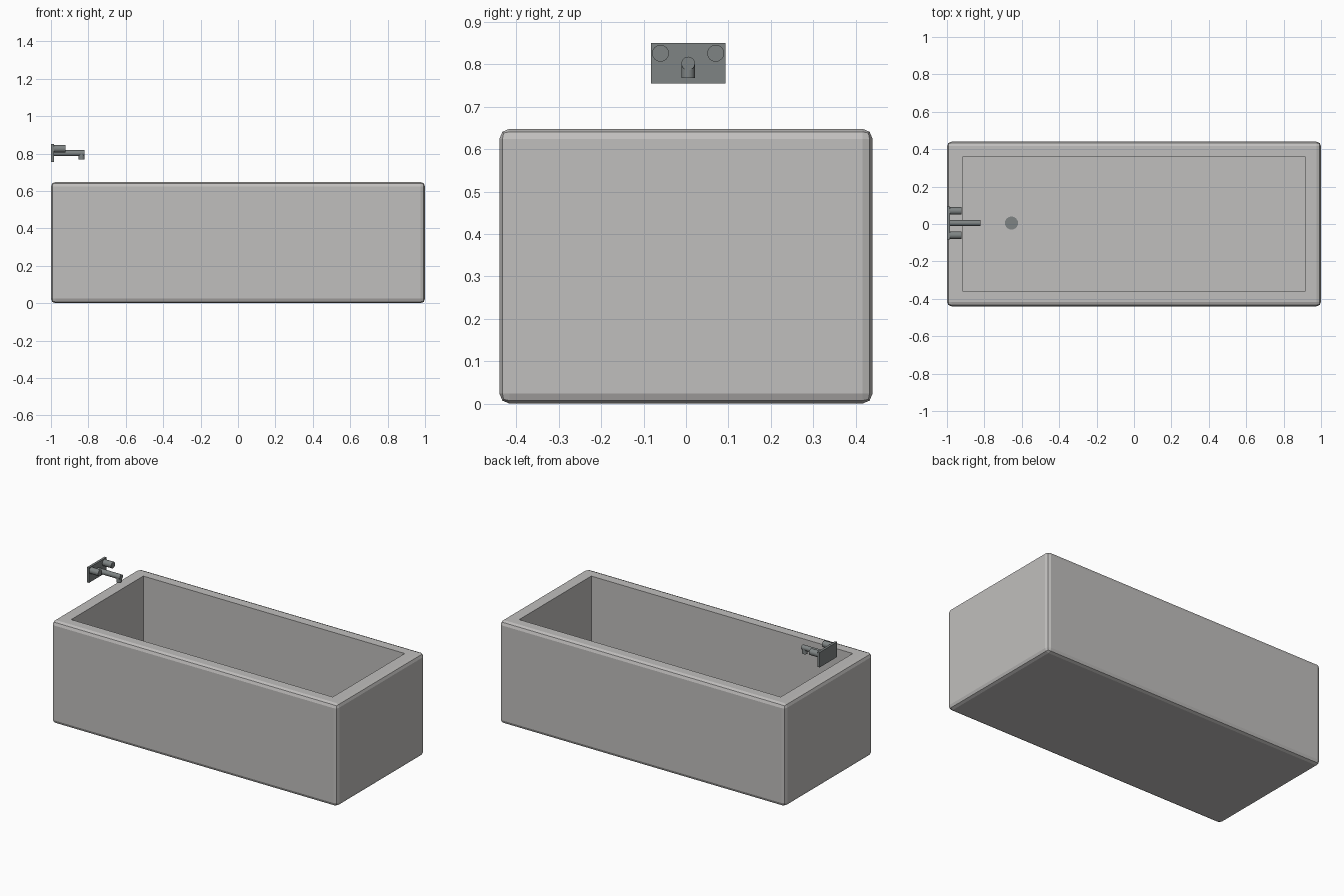
import bpy, math
from mathutils import Vector

cube = bpy.data.objects.get("Cube")
if cube:
    bpy.data.objects.remove(cube, do_unlink=True)


def material(name, rgb):
    m = bpy.data.materials.new(name)
    m.use_nodes = True
    m.diffuse_color = (*rgb, 1)
    m.node_tree.nodes["Principled BSDF"].inputs["Base Color"].default_value = (*rgb, 1)
    return m


ceramic = material("warm_white_ceramic", (0.53, 0.52, 0.51))
metal = material("grey_metal", (0.21, 0.23, 0.23))


def finish(name, mat):
    ob = bpy.context.object
    ob.name = name
    ob.data.materials.append(mat)
    return ob


def box(name, lo, hi, mat):
    lo, hi = Vector(lo), Vector(hi)
    bpy.ops.mesh.primitive_cube_add(size=1, location=(lo + hi) / 2)
    bpy.context.object.scale = hi - lo
    bpy.ops.object.transform_apply(location=False, rotation=False, scale=True)
    return finish(name, mat)


def rod(name, start, end, radius, mat, sides=16):
    start, end = Vector(start), Vector(end)
    axis = end - start
    bpy.ops.mesh.primitive_cylinder_add(
        vertices=sides, radius=radius, depth=axis.length, location=(start + end) / 2,
        rotation=axis.to_track_quat("Z", "Y").to_euler())
    bpy.ops.object.shade_smooth_by_angle(angle=math.radians(40))
    return finish(name, mat)


# Tub: bevelled block with a straight-sided basin cut out
tub = box("tub", (-1, -0.44, 0), (1, 0.44, 0.648), ceramic)
bevel = tub.modifiers.new("rounded_edges", "BEVEL")
bevel.width = 0.024
bevel.segments = 2
basin = box("basin_cutter", (-0.915, -0.36, 0.08), (0.915, 0.36, 0.8), ceramic)
basin.hide_render = True
basin.hide_viewport = True
cut = tub.modifiers.new("basin", "BOOLEAN")
cut.operation = "DIFFERENCE"
cut.solver = "EXACT"
cut.object = basin

# Drain on the basin floor
rod("drain", (-0.655, 0.005, 0.078), (-0.655, 0.005, 0.086), 0.035, metal, 24)

# Wall-mounted tap: plate, two knobs, spout with a downturned outlet
mid = 0.005
box("tap_plate", (-1, mid - 0.088, 0.755), (-0.985, mid + 0.088, 0.85), metal)
for side, name in ((-1, "right_knob"), (1, "left_knob")):
    y = mid + side * 0.065
    rod(name, (-0.99, y, 0.826), (-0.923, y, 0.826), 0.02, metal)
rod("spout", (-0.99, mid, 0.802), (-0.82, mid, 0.802), 0.016, metal)
rod("spout_outlet", (-0.836, mid, 0.768), (-0.836, mid, 0.802), 0.016, metal)
